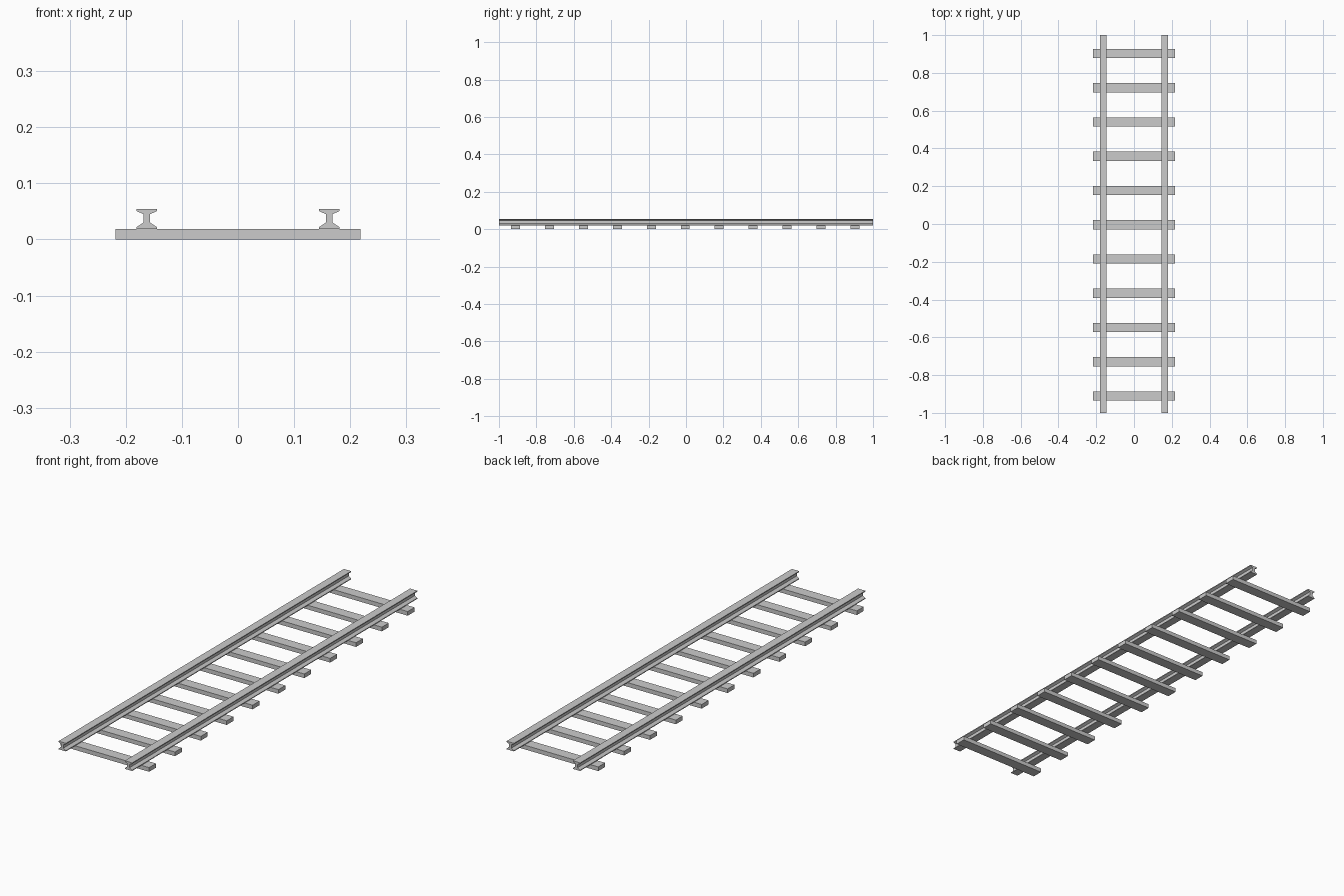
import bpy
import bmesh

if "Cube" in bpy.data.objects:
    bpy.data.objects.remove(bpy.data.objects["Cube"])

LENGTH = 2.0
TIE_TOP = 0.0185
TIE_COUNT, TIE_SPACING, TIE_OFFSET = 11, 0.1813, -0.004
RAIL_X = 0.1625


def extrude_profile(name, points, y0, y1):
    """Closed x/z profile swept along y."""
    bm = bmesh.new()
    face = bm.faces.new([bm.verts.new((x, y0, z)) for x, z in points])
    swept = bmesh.ops.extrude_face_region(bm, geom=[face], use_keep_orig=True)
    verts = [g for g in swept["geom"] if isinstance(g, bmesh.types.BMVert)]
    bmesh.ops.translate(bm, verts=verts, vec=(0, y1 - y0, 0))
    bmesh.ops.recalc_face_normals(bm, faces=bm.faces)
    mesh = bpy.data.meshes.new(name)
    bm.to_mesh(mesh)
    bm.free()
    obj = bpy.data.objects.new(name, mesh)
    bpy.context.collection.objects.link(obj)
    return obj


# Rails: I-shaped section with sloped head and foot
half = [(0.018, TIE_TOP), (0.018, 0.022), (0.006, 0.030),
        (0.006, 0.045), (0.018, 0.0505), (0.018, 0.0545)]
section = half + [(-x, z) for x, z in reversed(half)]
for name, side in (("left_rail", -1), ("right_rail", 1)):
    rail = extrude_profile(name, section, -LENGTH / 2, LENGTH / 2)
    rail.location.x = side * RAIL_X

# Cross ties: evenly spaced flat beams under the rails
tie = [(-0.218, 0), (0.218, 0), (0.218, TIE_TOP), (-0.218, TIE_TOP)]
for i in range(TIE_COUNT):
    beam = extrude_profile(f"cross_tie_{i + 1}", tie, -0.024, 0.024)
    beam.location.y = (i - (TIE_COUNT - 1) / 2) * TIE_SPACING + TIE_OFFSET
